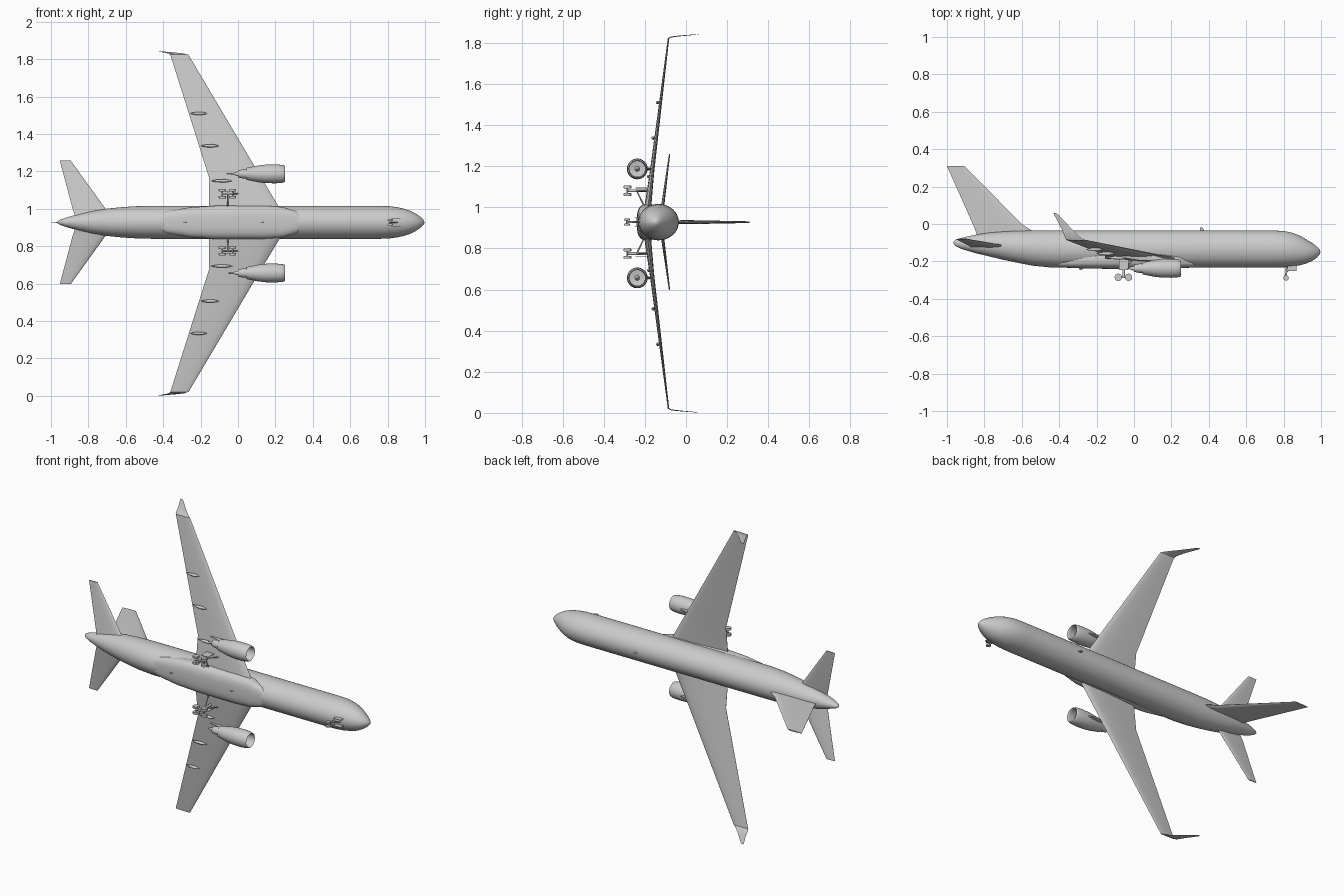
import bpy, bmesh, math
from mathutils import Vector

cube = bpy.data.objects.get("Cube")
if cube:
    bpy.data.objects.remove(cube, do_unlink=True)

# Aircraft axes: nose along +x, top along +y, span along z
MID = 0.922      # span centre of the wings and engines
BODY = 0.928     # span centre of the body and tail

paint = bpy.data.materials.new("light_grey")
paint.use_nodes = True
paint.diffuse_color = (0.6, 0.6, 0.6, 1)
paint.node_tree.nodes["Principled BSDF"].inputs["Base Color"].default_value = (0.6, 0.6, 0.6, 1)


def finish(name, bm, angle=35):
    bmesh.ops.recalc_face_normals(bm, faces=bm.faces)
    mesh = bpy.data.meshes.new(name)
    bm.to_mesh(mesh)
    bm.free()
    mesh.materials.append(paint)
    ob = bpy.data.objects.new(name, mesh)
    bpy.context.collection.objects.link(ob)
    bpy.ops.object.select_all(action='DESELECT')
    ob.select_set(True)
    bpy.context.view_layer.objects.active = ob
    bpy.ops.object.shade_smooth_by_angle(angle=math.radians(angle))
    return ob


def add_loft(bm, rings, caps=True):
    """Skin a list of closed rings with equal point counts."""
    vs = [[bm.verts.new(p) for p in r] for r in rings]
    n = len(rings[0])
    for a, b in zip(vs, vs[1:]):
        for i in range(n):
            j = (i + 1) % n
            bm.faces.new((a[i], a[j], b[j], b[i]))
    if caps:
        bm.faces.new(vs[0])
        bm.faces.new(vs[-1])


def loft(name, rings, caps=True, angle=35):
    bm = bmesh.new()
    add_loft(bm, rings, caps)
    return finish(name, bm, angle)


def oval(x, half_w, top, bottom, z=BODY, power=2.0, n=40):
    """Superellipse ring across the body."""
    mid, half_h = (top + bottom) / 2, (top - bottom) / 2
    ring = []
    for i in range(n):
        c, s = math.cos(2 * math.pi * i / n), math.sin(2 * math.pi * i / n)
        ring.append((x, mid + half_h * math.copysign(abs(s) ** (2 / power), s),
                     z + half_w * math.copysign(abs(c) ** (2 / power), c)))
    return ring


def foil(lead, trail, at, thick, across=(0, 1, 0)):
    """Thin wing section; 'at' is (y, z), 'across' the thickness direction."""
    shape = [(0, 0), (.04, .6), (.15, .9), (.35, 1), (.65, .65), (1, .06)]
    pts = shape + [(c, -t) for c, t in shape[:0:-1]]
    d = Vector(across).normalized()
    return [Vector((lead + (trail - lead) * c, *at)) + d * (t * thick / 2) for c, t in pts]


def add_rod(bm, a, b, r1, r2=None, n=16):
    """Cylinder or cone between two points."""
    a, b = Vector(a), Vector(b)
    rot = (b - a).to_track_quat('Z', 'Y')
    rings = [[p + rot @ Vector((r * math.cos(2 * math.pi * i / n), r * math.sin(2 * math.pi * i / n), 0))
              for i in range(n)] for p, r in ((a, r1), (b, r2 or r1))]
    add_loft(bm, rings)


def add_wheel(bm, x, y, z, r, half):
    add_rod(bm, (x, y, z - half), (x, y, z + half), r * .85, r * .85, 24)
    add_rod(bm, (x, y, z - half * .7), (x, y, z + half * .7), r, r, 24)


# Fuselage: x, half width, top, bottom
stations = [(-.965, .004, -.094, -.104), (-.955, .012, -.084, -.118), (-.92, .025, -.074, -.134),
            (-.85, .045, -.058, -.155), (-.78, .061, -.047, -.172), (-.70, .073, -.040, -.191),
            (-.62, .081, -.036, -.208), (-.54, .086, -.035, -.223), (-.44, .0885, -.035, -.233),
            (.20, .0885, -.035, -.233), (.74, .0885, -.035, -.233), (.80, .087, -.037, -.232),
            (.85, .081, -.048, -.227), (.89, .072, -.064, -.220), (.925, .060, -.085, -.210),
            (.955, .044, -.103, -.196), (.98, .026, -.122, -.178), (.992, .013, -.134, -.163),
            (.997, .003, -.146, -.150)]
loft("fuselage", [oval(*s) for s in stations], angle=60)

# Wing to body fairing under the belly
belly = [(-.48, .02, -.20, -.225), (-.38, .06, -.165, -.233), (-.26, .08, -.145, -.238),
         (-.12, .089, -.135, -.240), (.14, .089, -.135, -.240), (.24, .082, -.15, -.237),
         (.31, .06, -.17, -.233), (.36, .02, -.20, -.225)]
loft("belly_fairing", [oval(*b, power=2.8) for b in belly], angle=60)

# Fin with its forward fillet
loft("tail_fin", [foil(-.53, -.84, (-.06, BODY), .016, (0, 0, 1)),
                  foil(-.545, -.847, (-.036, BODY), .018, (0, 0, 1)),
                  foil(-.60, -.862, (.0, BODY), .02, (0, 0, 1)),
                  foil(-.907, -1.0, (.31, BODY), .008, (0, 0, 1))])

# Flap track fairings: span, y, front x, rear x
tracks = [(.228, -.180, -.03, -.145), (.415, -.158, -.10, -.20), (.588, -.136, -.165, -.255)]

# Engine profile: x, radius, from the exhaust lip round to the fan
nacelle = [(.06, .024), (.045, .030), (.045, .032), (.07, .037), (.11, .045), (.15, .0495), (.20, .0505),
           (.235, .048), (.248, .0445), (.251, .042), (.248, .0395), (.235, .038), (.20, .039),
           (.195, .012), (.215, .006), (.222, .001)]
core = [(.07, .026), (.03, .025), (.0, .019), (-.001, .012), (-.035, .002)]
ENGINE_Y, ENGINE_S = -.237, .265

for side, label in ((1, "starboard"), (-1, "port")):
    def span(s, mid=MID):
        return mid + side * s

    # Wing and raked tip
    loft(label + "_wing", [foil(.29, -.155, (-.194, span(.0)), .036),
                           foil(.215, -.155, (-.184, span(.094)), .032),
                           foil(.124, -.155, (-.166, span(.246)), .022),
                           foil(-.265, -.362, (-.085, span(.902)), .007)])
    out = (0, -.15, side)
    loft(label + "_winglet", [foil(-.265, -.362, (-.086, span(.9)), .006, (0, -1, side)),
                              foil(-.285, -.368, (-.073, span(.907)), .005, out),
                              foil(-.33, -.385, (-.03, span(.912)), .004, out),
                              foil(-.405, -.427, (.05, span(.919)), .002, out),
                              foil(-.42, -.43, (.06, span(.920)), .001, out)])

    # Tailplane
    loft(label + "_tailplane", [foil(-.66, -.87, (-.123, span(.03, BODY)), .018),
                                foil(-.71, -.885, (-.114, span(.075, BODY)), .016),
                                foil(-.895, -.953, (-.080, span(.331, BODY)), .006)])

    # Engine cowl with fan and spinner, then hot core and plug
    ez = span(ENGINE_S)
    for part, prof in (("engine_cowl", nacelle), ("engine_core", core)):
        loft(f"{label}_{part}", [oval(x, r, ENGINE_Y + r, ENGINE_Y - r, ez) for x, r in prof], angle=40)

    # Pylon between cowl and wing
    loft(label + "_pylon", [foil(.19, .03, (-.195, ez), .012, (0, 0, 1)),
                            foil(.16, -.06, (-.180, ez), .014, (0, 0, 1)),
                            foil(.10, -.07, (-.165, ez), .012, (0, 0, 1))])

    # Flap track fairings
    bm = bmesh.new()
    for s, y, front, rear in tracks:
        rings = []
        for t, k in ((0, .08), (.12, .55), (.35, 1), (.65, .9), (.88, .5), (1, .08)):
            rings.append(oval(front + (rear - front) * t, .0085 * k, y + .009 * k, y - .010 * k, span(s), 2, 16))
        add_loft(bm, rings)
    finish(label + "_flap_tracks", bm)

    # Main landing gear: leg, brace, bogie beam and four wheels
    g = span(.153, BODY)
    bm = bmesh.new()
    add_rod(bm, (-.055, -.284, g), (-.055, -.18, g), .007)
    add_rod(bm, (-.055, -.24, g), (-.055, -.20, span(.07, BODY)), .0035)
    add_rod(bm, (-.055, -.245, g), (.0, -.185, g), .003)
    add_rod(bm, (-.085, -.285, g), (-.028, -.285, g), .005)
    for x in (-.084, -.029):
        add_rod(bm, (x, -.285, g - .02), (x, -.285, g + .02), .004)
        for off in (-.018, .018):
            add_wheel(bm, x, -.285, g + off, .0195, .007)
    finish(label + "_main_gear", bm)

    # Leg door and nose gear door plates
    bm = bmesh.new()
    for x0, x1, y0, y1, s in ((-.08, -.03, -.245, -.19, .166), (.82, .87, -.25, -.222, .022)):
        z0 = span(s, BODY)
        add_loft(bm, [[(x0, y0, z), (x1, y0, z), (x1, y1, z), (x0, y1, z)] for z in (z0 - .0015, z0 + .0015)])
    finish(label + "_gear_doors", bm)

# Nose landing gear
bm = bmesh.new()
add_rod(bm, (.813, -.288, BODY), (.815, -.215, BODY), .005)
add_rod(bm, (.813, -.262, BODY), (.855, -.222, BODY), .003)
add_rod(bm, (.813, -.288, BODY - .015), (.813, -.288, BODY + .015), .003)
for off in (-.012, .012):
    add_wheel(bm, .813, -.288, BODY + off, .0145, .005)
finish("nose_gear", bm)

# Blade aerials above and below the body
for name, x, y0, y1 in (("top_aerial", .365, -.037, -.018), ("belly_aerial", -.28, -.23, -.247),
                        ("forward_belly_aerial", .13, -.236, -.248)):
    loft(name, [foil(x + .012, x - .012, (y0, BODY), .004, (0, 0, 1)),
                foil(x, x - .012, (y1, BODY), .002, (0, 0, 1))])
